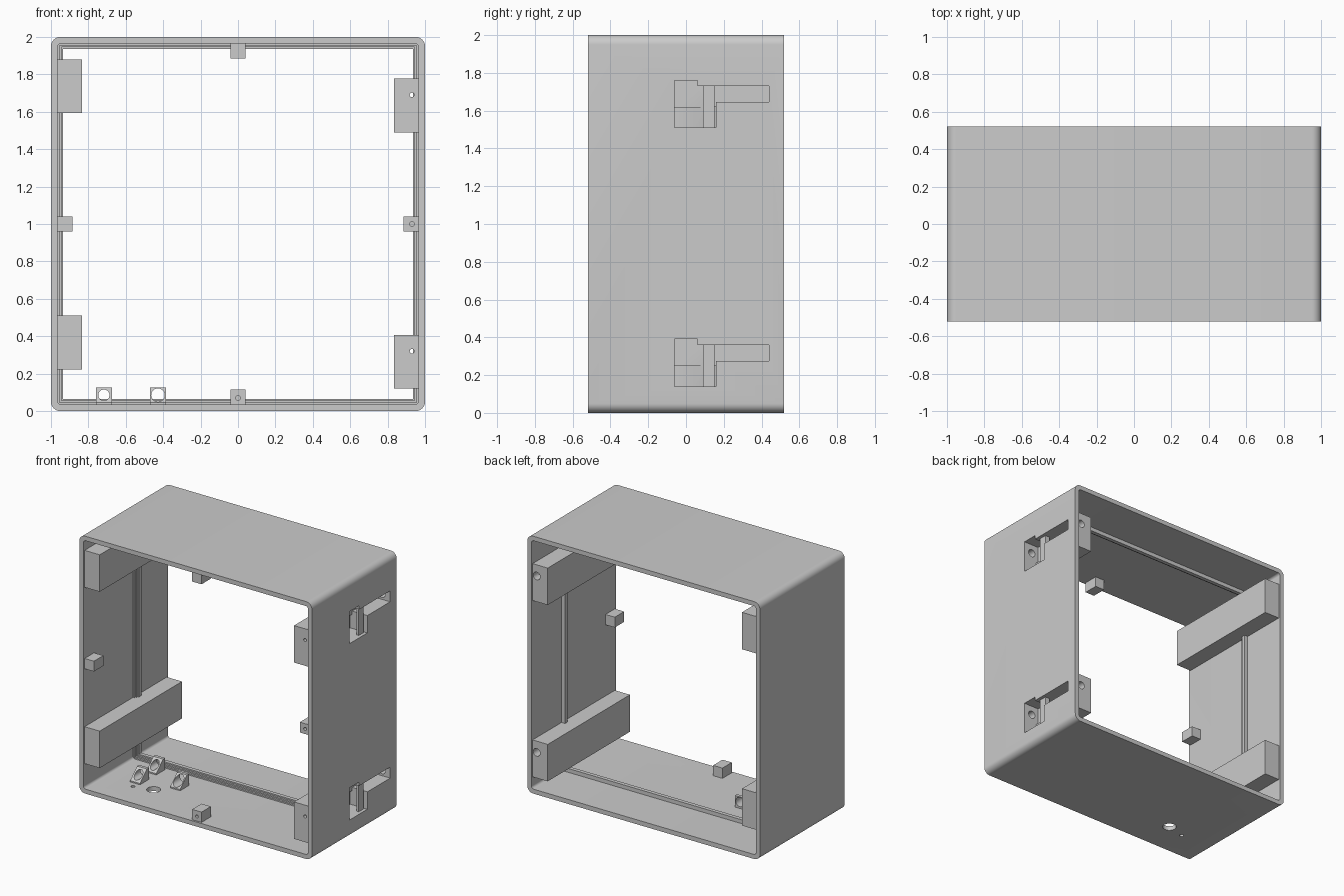
import bpy, bmesh, math
from mathutils import Matrix, Vector

if "Cube" in bpy.data.objects:
    bpy.data.objects.remove(bpy.data.objects["Cube"])

grey = bpy.data.materials.new("light grey plastic")
grey.use_nodes = True
grey.diffuse_color = (0.6, 0.6, 0.6, 1)
grey.node_tree.nodes["Principled BSDF"].inputs["Base Color"].default_value = (0.6, 0.6, 0.6, 1)

# Half turn about the depth axis through the middle of the case
HALF_TURN = (Matrix.Translation((0, 0, 1)) @ Matrix.Rotation(math.pi, 4, 'Y')
             @ Matrix.Translation((0, 0, -1)))


def prism(name, pts, axis, a, b, matrix=None, radius=0):
    """Extrude a 2D outline along an axis, optionally rounding its corners."""
    bm = bmesh.new()

    def place(p, t):
        co = list(p)
        co.insert(axis, t)
        return Vector(co)

    base = bm.faces.new([bm.verts.new(place(p, a)) for p in pts])
    ext = bmesh.ops.extrude_face_region(bm, geom=[base])
    shift = place((0, 0), b - a)
    bmesh.ops.translate(bm, vec=shift,
                        verts=[v for v in ext["geom"] if isinstance(v, bmesh.types.BMVert)])
    if radius:
        edges = [e for e in bm.edges
                 if abs(e.verts[0].co[axis] - e.verts[1].co[axis]) > 1e-4]
        bmesh.ops.bevel(bm, geom=edges, offset=radius, segments=8, profile=0.5, affect='EDGES')
    if matrix:
        bm.transform(matrix)
    bmesh.ops.recalc_face_normals(bm, faces=bm.faces)
    mesh = bpy.data.meshes.new(name)
    bm.to_mesh(mesh)
    bm.free()
    mesh.materials.append(grey)
    obj = bpy.data.objects.new(name, mesh)
    bpy.context.collection.objects.link(obj)
    return obj


def rect(u0, v0, u1, v1):
    return [(u0, v0), (u1, v0), (u1, v1), (u0, v1)]


def hole(u, v, r, axis, a, b, matrix=None):
    pts = [(u + r * math.cos(math.tau * i / 24), v + r * math.sin(math.tau * i / 24))
           for i in range(24)]
    return prism("cutter", pts, axis, a, b, matrix)


def cut(obj, *cutters):
    for c in cutters:
        mod = obj.modifiers.new("cut", 'BOOLEAN')
        mod.operation = 'DIFFERENCE'
        mod.solver = 'EXACT'
        mod.object = c
        deps = bpy.context.evaluated_depsgraph_get()
        mesh = bpy.data.meshes.new_from_object(obj.evaluated_get(deps))
        obj.modifiers.clear()
        obj.data = mesh
        bpy.data.objects.remove(c)


def finish(obj):
    obj.data.materials.clear()
    obj.data.materials.append(grey)
    obj.data.polygons.foreach_set("material_index", [0] * len(obj.data.polygons))
    obj.data.shade_smooth()
    obj.data.set_sharp_from_angle(angle=math.radians(28))


def square(half):
    return rect(-half, 1 - half, half, 1 + half)


def latch_pocket(dz, matrix):
    """L-shaped screw slot plus the deeper ramped recess beside it."""
    outline = [(-0.06, 1.62), (0.16, 1.62), (0.16, 1.645), (0.44, 1.645),
               (0.44, 1.73), (0.06, 1.73), (0.06, 1.76), (-0.06, 1.76)]
    slot = prism("cutter", [(y, z + dz) for y, z in outline], 0, 0.87, 1.05, matrix)
    ramp = [(1.05, -0.06), (0.89, -0.06), (0.89, 0.04), (0.85, 0.16), (1.05, 0.16)]
    recess = prism("cutter", ramp, 2, 1.51 + dz, 1.621 + dz, matrix)
    return slot, recess


# Open case with rounded corners
shell = prism("case_shell", square(1.0), 1, -0.52, 0.52, radius=0.05)
cut(shell, prism("cutter", square(0.965), 1, -0.6, 0.6, radius=0.02))

# Corner screw blocks with side pockets
for side, matrix in (("left", None), ("right", HALF_TURN)):
    for level, dz in (("first", 0.0), ("second", -1.37)):
        block = prism(f"{side}_{level}_screw_block",
                      rect(0.835, 1.49 + dz, 0.98, 1.777 + dz), 1, -0.505, 0.505, matrix)
        z = 1.69 + dz
        cut(block, *latch_pocket(dz, matrix),
            hole(0.93, z, 0.03, 1, 0.4, 0.6, matrix),
            hole(0.93, z, 0.03, 1, -0.2, -0.03, matrix),
            hole(0.93, z, 0.012, 1, -0.6, -0.19, matrix))
        finish(block)
        cut(shell, *latch_pocket(dz, matrix))

# Cable and pin holes in the floor
cut(shell, hole(-0.55, -0.25, 0.05, 2, -0.1, 0.1), hole(-0.7, -0.29, 0.015, 2, -0.1, 0.1))
finish(shell)

# Stepped rib around the inside
for i in range(3):
    rib = prism(f"inner_rib_step_{i + 1}", square(0.975), 1, 0.09 + 0.015 * i, 0.15)
    cut(rib, prism("cutter", square(0.955 - 0.01 * i), 1, 0, 0.3))
    finish(rib)

# Small screw tabs in the middle of each side
for i, name in enumerate(("left", "top", "right", "bottom")):
    turn = (Matrix.Translation((0, 0, 1)) @ Matrix.Rotation(-math.pi / 2 * i, 4, 'Y')
            @ Matrix.Translation((0, 0, -1)))
    tab = prism(f"{name}_screw_tab", rect(0.885, 0.96, 0.98, 1.04), 1, -0.505, -0.39, turn)
    cut(tab, hole(0.93, 1, 0.012, 1, -0.6, -0.43, turn))
    finish(tab)

# Wedge-shaped cable clips on the floor
for i, (x, y, r) in enumerate(((-0.717, -0.24, 0.03), (-0.717, -0.04, 0.03),
                               (-0.428, -0.16, 0.036))):
    side_outline = [(y, 0.03), (y + 0.11, 0.03), (y + 0.11, 0.125), (y + 0.085, 0.125),
                    (y, 0.045)]
    clip = prism(f"cable_clip_{i + 1}", side_outline, 0, x - 0.042, x + 0.042)
    cut(clip, hole(x, 0.085, r, 1, y - 0.1, y + 0.2))
    finish(clip)
